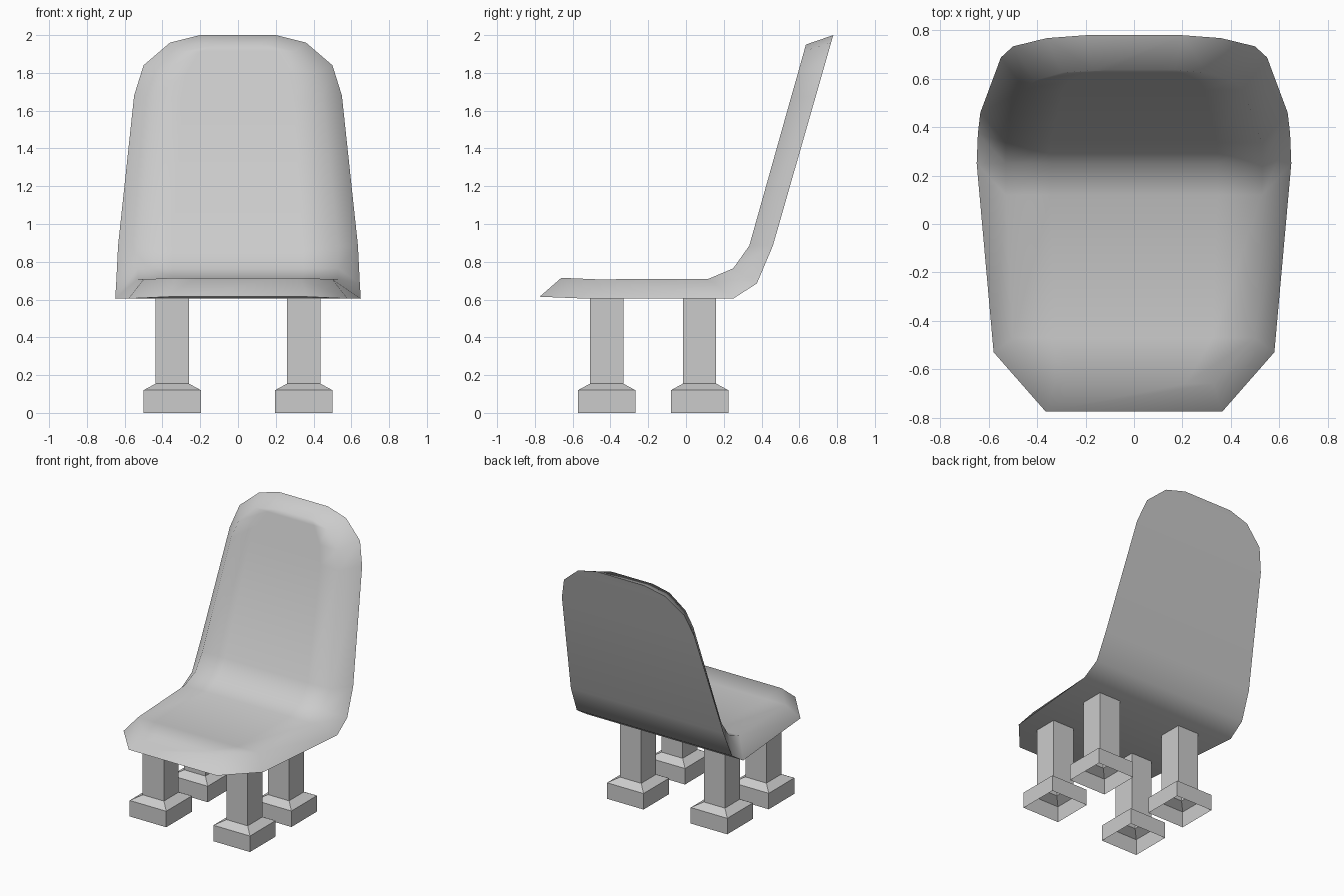
import bpy, bmesh, math

if "Cube" in bpy.data.objects:
    bpy.data.objects.remove(bpy.data.objects["Cube"])


def loft(name, rings, caps=False, smooth=None):
    """Skin closed rings of points into one object."""
    bm = bmesh.new()
    loops = [[bm.verts.new(p) for p in ring] for ring in rings]
    for a, b in zip(loops, loops[1:]):
        n = len(a)
        for i in range(n):
            j = (i + 1) % n
            bm.faces.new((a[i], a[j], b[j], b[i]))
    if caps:
        bm.faces.new(loops[0][::-1])
        bm.faces.new(loops[-1])
        bmesh.ops.recalc_face_normals(bm, faces=bm.faces)
    mesh = bpy.data.meshes.new(name)
    bm.to_mesh(mesh)
    bm.free()
    ob = bpy.data.objects.new(name, mesh)
    bpy.context.collection.objects.link(ob)
    if smooth:
        bpy.ops.object.select_all(action='DESELECT')
        ob.select_set(True)
        bpy.context.view_layer.objects.active = ob
        bpy.ops.object.shade_smooth_by_angle(angle=math.radians(smooth))
    return ob


# Seat shell, front edge to top of backrest:
# outer y, z, half-width, then inner y, z, half-width
stations = [
    (-.775, .615, .365, -.66, .715, .33),
    (-.53, .605, .58, -.47, .707, .50),
    (.25, .605, .65, .12, .71, .53),
    (.375, .685, .645, .25, .765, .53),
    (.46, .885, .635, .335, .885, .53),
    (.688, 1.68, .55, .556, 1.67, .45),
    (.734, 1.84, .50, .593, 1.80, .41),
    (.768, 1.96, .36, .625, 1.915, .30),
    (.78, 2.0, .20, .635, 1.95, .17),
]
rings = []
for oy, oz, ow, iy, iz, iw in stations:
    inner = [(k * iw, iy, iz) for k in (-1, -.65, .65, 1)]
    rings.append([(-ow, oy, oz)] + inner + [(ow, oy, oz)])
loft("seat_shell", rings, caps=True, smooth=60)

# Square legs with flared hollow feet: half-width, z
leg_profile = [(.152, 0), (.152, .12), (.088, .155), (.088, .607)]
for place, cy in (("front", -.42), ("rear", .072)):
    for side, cx in (("left", -.348), ("right", .348)):
        loft(f"{place}_leg_{side}",
             [[(cx + sx * h, cy + sy * h, z)
               for sx, sy in ((-1, -1), (-1, 1), (1, 1), (1, -1))][::-1]
              for h, z in leg_profile])
